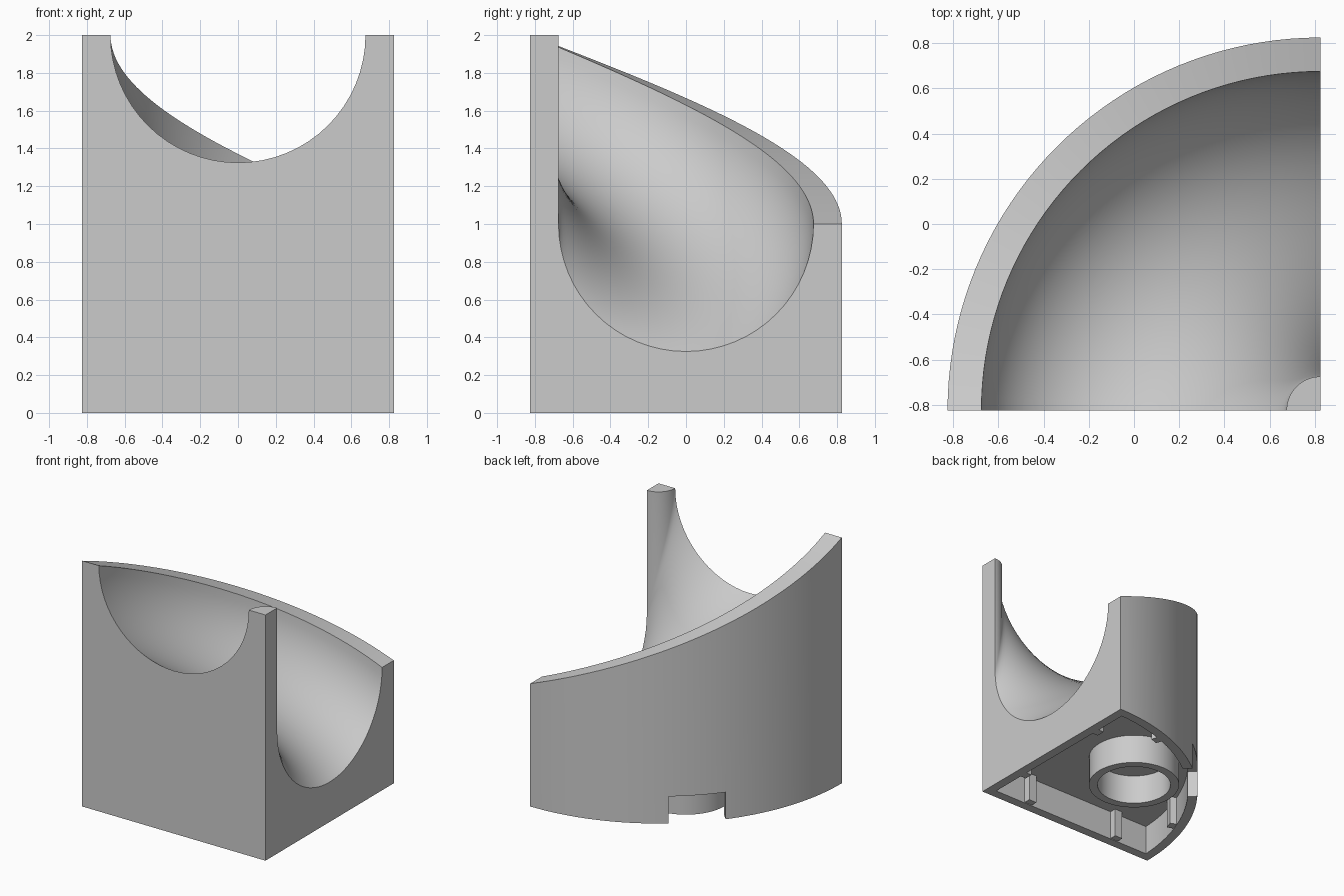
import bpy, bmesh
from math import pi, sin, cos, asin
from mathutils import Matrix, Vector

cube = bpy.data.objects.get("Cube")
if cube:
    bpy.data.objects.remove(cube)

grey = bpy.data.materials.new("plain grey")
grey.use_nodes = True
COLOUR = (0.6, 0.6, 0.6, 1)
grey.diffuse_color = COLOUR
grey.node_tree.nodes["Principled BSDF"].inputs["Base Color"].default_value = COLOUR

H = 0.825             # half width of the block
R_OUT, R_WALL, R_POST = 1.65, 1.5, 0.15
R_CHANNEL = 0.675
WALL, DEPTH = 0.075, 0.24
SEG, ARC = 40, 32


def polar(r, a, z=0):
    """Point around the corner axis; angle 0 is the front face."""
    return Vector((H - r * cos(a), -H + r * sin(a), z))


def finish(name, bm):
    bmesh.ops.recalc_face_normals(bm, faces=bm.faces)
    mesh = bpy.data.meshes.new(name)
    bm.to_mesh(mesh)
    bm.free()
    mesh.materials.append(grey)
    obj = bpy.data.objects.new(name, mesh)
    bpy.context.scene.collection.objects.link(obj)
    return obj


def smooth(obj):
    bpy.ops.object.select_all(action='DESELECT')
    obj.select_set(True)
    bpy.context.view_layer.objects.active = obj
    bpy.ops.object.shade_smooth_by_angle(angle=pi / 6)


def prism(name, points, z0, z1):
    bm = bmesh.new()
    face = bm.faces.new([bm.verts.new((p[0], p[1], z0)) for p in points])
    out = bmesh.ops.extrude_face_region(bm, geom=[face])
    for v in out["geom"]:
        if isinstance(v, bmesh.types.BMVert):
            v.co.z = z1
    return finish(name, bm)


def box(name, centre, size, angle=0):
    bm = bmesh.new()
    m = Matrix.Translation(centre) @ Matrix.Rotation(angle, 4, 'Z') @ Matrix.Diagonal((*size, 1))
    bmesh.ops.create_cube(bm, size=1, matrix=m)
    return finish(name, bm)


def cut(obj, cutter):
    mod = obj.modifiers.new("cut", 'BOOLEAN')
    mod.operation = 'DIFFERENCE'
    mod.solver = 'EXACT'
    mod.object = cutter
    bpy.context.view_layer.objects.active = obj
    bpy.ops.object.modifier_apply(modifier=mod.name)
    bpy.data.objects.remove(cutter)


# Quarter-turn body: a trough section swept around the corner while descending
def section(z):
    pts = [(0, 0), (R_OUT, 0), (R_OUT, z), (R_WALL, z)]
    for i in range(1, ARC + 1):
        a = pi * i / ARC
        pts.append((H + R_CHANNEL * cos(a), z - R_CHANNEL * sin(a)))
    return pts + [(R_POST, 2), (0, 2)]


bm = bmesh.new()
rings = []
for i in range(SEG + 1):
    t = i / SEG
    rings.append([bm.verts.new(polar(r, t * pi / 2, z)) for r, z in section(2 - t)])
for a, b in zip(rings, rings[1:]):
    for j in range(len(a) - 1):
        bm.faces.new((a[j], a[j + 1], b[j + 1], b[j]))
bm.faces.new(rings[0])
bm.faces.new(rings[-1])
bmesh.ops.remove_doubles(bm, verts=bm.verts, dist=0.0001)
body = finish("curved_channel_block", bm)

# Hollow underside
r_in = R_OUT - WALL
a0 = asin(WALL / r_in)
outline = [(H - WALL, -H + WALL)]
outline += [polar(r_in, a0 + (pi / 2 - 2 * a0) * i / SEG) for i in range(SEG + 1)]
cut(body, prism("cavity_cutter", outline, -0.1, DEPTH))

# Notch through the middle of the curved wall
cut(body, box("notch_cutter", polar(1.625, pi / 4, 0.06), (0.17, 0.43, 0.32), -pi / 4))
smooth(body)

# Socket ring below
bm = bmesh.new()
loops = []
for r, z in ((0.346, 0), (0.346, DEPTH + 0.01), (0.28, DEPTH + 0.01), (0.28, 0)):
    loops.append([bm.verts.new((r * cos(2 * pi * i / 48), r * sin(2 * pi * i / 48), z))
                  for i in range(48)])
for k in range(4):
    a, b = loops[k], loops[(k + 1) % 4]
    for i in range(48):
        n = (i + 1) % 48
        bm.faces.new((a[i], a[n], b[n], b[i]))
smooth(finish("socket_ring", bm))

# Small ribs along the inside of the walls
rib = (0.07, 0.07, DEPTH)
mid = DEPTH / 2 + 0.005
inner = H - WALL - 0.02
for s in (-1, 1):
    box("front_wall_rib", (s * 0.43, -inner, mid), rib)
    box("side_wall_rib", (inner, s * 0.43, mid), rib)
    a = pi / 4 + s * pi * 0.14
    box("curved_wall_rib", polar(r_in - 0.02, a, mid), rib, -a)
